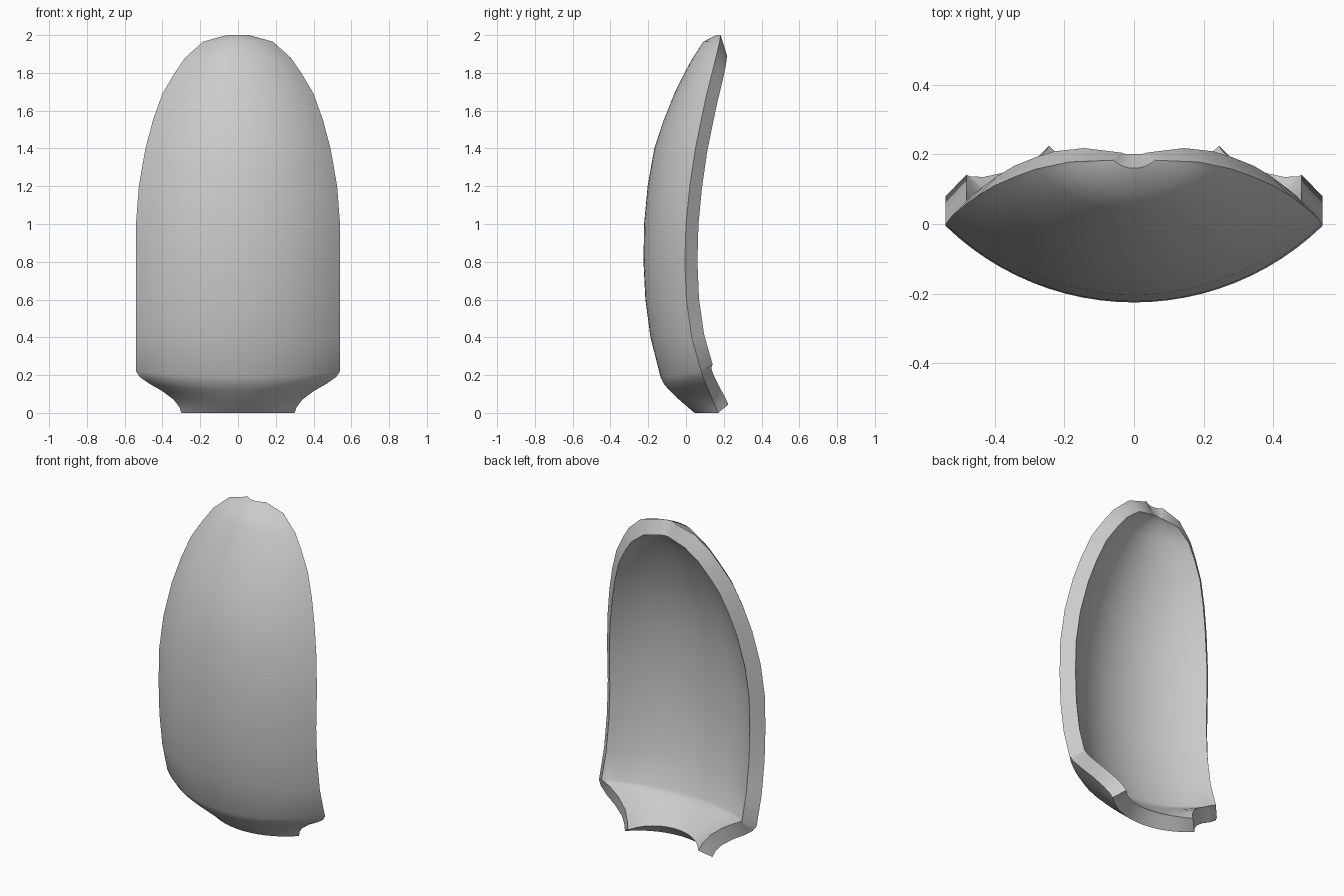
import bpy, bmesh, math

if "Cube" in bpy.data.objects:
    bpy.data.objects.remove(bpy.data.objects["Cube"])

# Rows of the curved plate: (z at centre, z at edge, half width, y at centre, y at edge)
ROWS = [
    (0.00, 0.00, 0.30, 0.045, 0.17),
    (0.03, 0.03, 0.31, 0.010, 0.158),
    (0.06, 0.07, 0.34, -0.025, 0.14),
    (0.09, 0.115, 0.40, -0.058, 0.122),
    (0.12, 0.155, 0.47, -0.088, 0.105),
    (0.15, 0.19, 0.52, -0.115, 0.09),
    (0.19, 0.22, 0.54, -0.135, 0.08),
    (0.40, 0.40, 0.54, -0.188, 0.03),
    (0.60, 0.60, 0.54, -0.215, 0.002),
    (0.80, 0.80, 0.54, -0.225, -0.006),
    (1.00, 1.00, 0.54, -0.222, 0.00),
    (1.20, 1.20, 0.525, -0.203, 0.02),
    (1.40, 1.40, 0.49, -0.168, 0.05),
    (1.55, 1.55, 0.45, -0.118, 0.08),
    (1.69, 1.69, 0.40, -0.062, 0.11),
    (1.80, 1.80, 0.335, -0.008, 0.138),
    (1.88, 1.88, 0.28, 0.036, 0.158),
    (1.965, 1.965, 0.185, 0.092, 0.178),
    (2.00, 2.00, 0.06, 0.160, 0.183),
]
SEGMENTS = 24
THICKNESS = 0.09


def arc_point(row, t):
    """Point at t (-1..1) on the circular cross-section of a row."""
    zc, ze, w, yc, ye = row
    depth = ye - yc
    half = 2 * math.atan(depth / w)
    r = w / math.sin(half)
    a = t * half
    return (r * math.sin(a), yc + r * (1 - math.cos(a)), zc + (ze - zc) * t * t)


# Outer skin
bm = bmesh.new()
grid = [[bm.verts.new(arc_point(row, 2 * i / SEGMENTS - 1)) for i in range(SEGMENTS + 1)]
        for row in ROWS]
for lo, hi in zip(grid, grid[1:]):
    for i in range(SEGMENTS):
        bm.faces.new((lo[i], lo[i + 1], hi[i + 1], hi[i]))
mesh = bpy.data.meshes.new("armour_plate")
bm.to_mesh(mesh)
bm.free()
plate = bpy.data.objects.new("armour_plate", mesh)
bpy.context.collection.objects.link(plate)

# Wall thickness, grown inwards
solid = plate.modifiers.new("thickness", 'SOLIDIFY')
solid.thickness = THICKNESS
solid.offset = -1
solid.use_even_offset = True

bpy.context.view_layer.objects.active = plate
plate.select_set(True)
bpy.ops.object.modifier_apply(modifier=solid.name)
bpy.ops.object.shade_smooth_by_angle(angle=math.radians(40))
